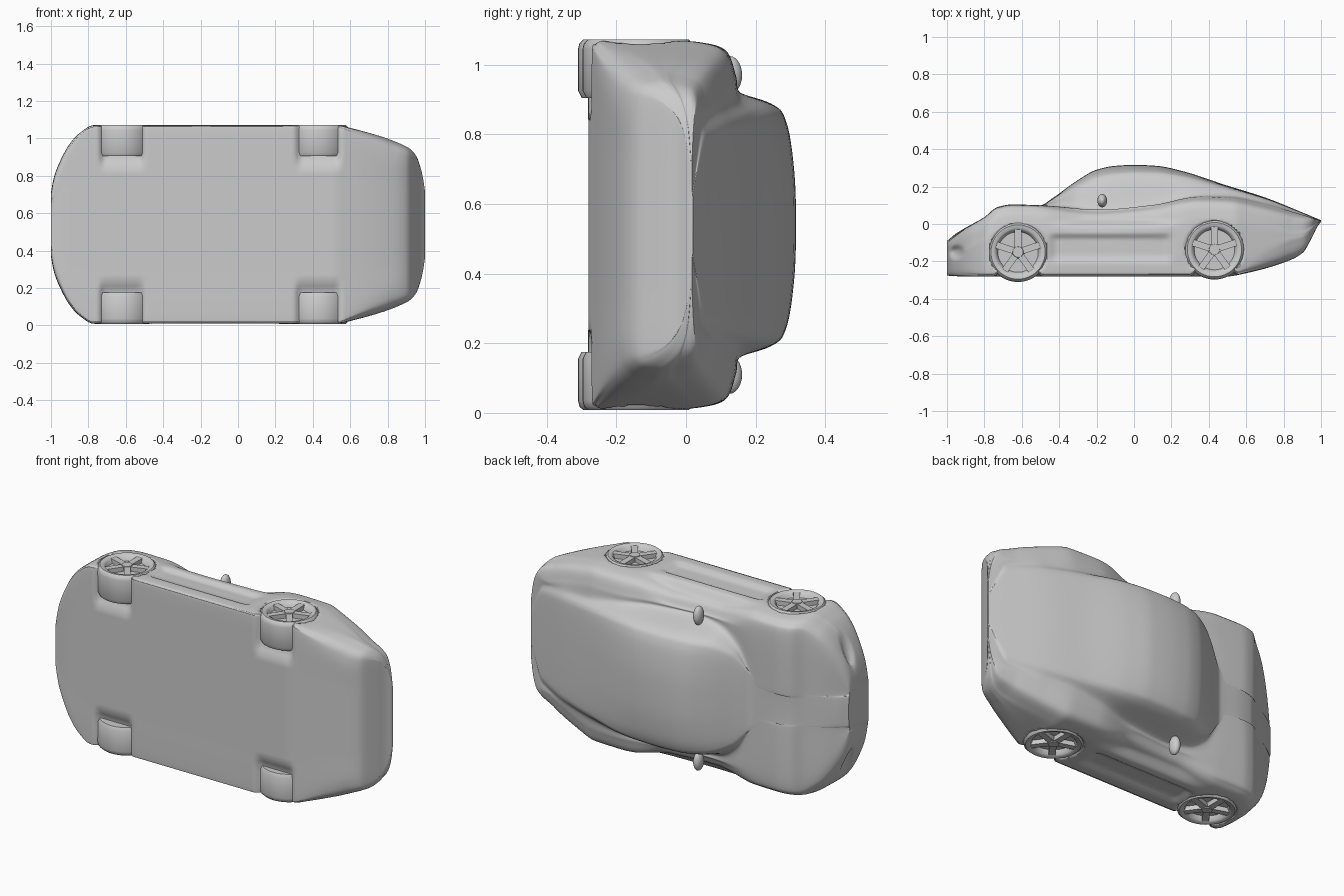
import bpy, bmesh, math
from mathutils import Vector, Matrix

if "Cube" in bpy.data.objects:
    bpy.data.objects.remove(bpy.data.objects["Cube"])

MID = 0.54  # car lies on its side: x = length, y = car height, z = car width


def curve(keys):
    """Smooth monotone interpolation through (x, value) keys."""
    def slope(i):
        if i in (0, len(keys) - 1):
            j = min(i, len(keys) - 2)
            return (keys[j + 1][1] - keys[j][1]) / (keys[j + 1][0] - keys[j][0])
        a = (keys[i][1] - keys[i - 1][1]) / (keys[i][0] - keys[i - 1][0])
        b = (keys[i + 1][1] - keys[i][1]) / (keys[i + 1][0] - keys[i][0])
        return 0 if a * b <= 0 else 2 * a * b / (a + b)

    def f(x):
        x = min(max(x, keys[0][0]), keys[-1][0])
        i = max(k for k in range(len(keys) - 1) if keys[k][0] <= x)
        (x0, v0), (x1, v1) = keys[i], keys[i + 1]
        d = x1 - x0
        t = (x - x0) / d
        return (v0 * (1 + 2 * t) * (1 - t) ** 2 + slope(i) * d * t * (1 - t) ** 2
                + v1 * t * t * (3 - 2 * t) + slope(i + 1) * d * t * t * (t - 1))
    return f


def band(v, lo, hi, soft):
    """1 inside lo..hi, fading to 0 over the soft distance."""
    t = min(max(min(v - lo, hi - v) / soft, 0), 1)
    return t * t * (3 - 2 * t)


def finish(bm, name, angle=40):
    bmesh.ops.recalc_face_normals(bm, faces=bm.faces)
    me = bpy.data.meshes.new(name)
    bm.to_mesh(me)
    bm.free()
    ob = bpy.data.objects.new(name, me)
    bpy.context.collection.objects.link(ob)
    bpy.ops.object.select_all(action='DESELECT')
    ob.select_set(True)
    bpy.context.view_layer.objects.active = ob
    bpy.ops.object.shade_smooth_by_angle(angle=math.radians(angle))
    return ob


# Lengthwise profiles of the body
top = curve([(-1, -.09), (-.95, -.05), (-.8, .035), (-.72, .08), (-.62, .095), (-.5, .1), (-.44, .135),
             (-.3, .235), (-.2, .29), (-.1, .311), (0, .316), (.12, .311), (.25, .285), (.5, .205),
             (.7, .142), (.9, .062), (1, .02)])
bottom = curve([(-1, -.275), (-.9, -.28), (.5, -.28), (.6, -.262), (.8, -.205), (.9, -.155),
                (.95, -.075), (.98, -.015), (1, .012)])
shoulder = curve([(-1, -.1), (-.9, -.025), (-.8, .035), (-.73, .088), (-.65, .102), (-.5, .098), (-.2, .075),
                  (.1, .1), (.35, .143), (.5, .138), (.7, .1), (.9, .048), (1, .017)])
width = curve([(-1, .17), (-.985, .25), (-.95, .34), (-.9, .43), (-.85, .485), (-.77, .53), (.53, .53),
               (.6, .515), (.9, .415), (.95, .37), (.985, .27), (1, .17)])
cabin = curve([(-1, .1), (-.55, .12), (-.48, .2), (-.4, .31), (-.28, .375), (-.1, .395), (.2, .39),
               (.5, .36), (.9, .29), (1, .1)])
under_round = curve([(-1, .05), (-.8, .03), (.5, .03), (.75, .07), (.9, .08), (1, .002)])

WHEELS = [("front", -.62, -.15), ("rear", .43, -.137)]
TYRE_R = .16


def section(x):
    """Half cross-section from floor centre to roof centre as (half width, height)."""
    W, B, S, T, C = width(x), bottom(x), shoulder(x), top(x), cabin(x)
    rb = min(under_round(x), (S - B) * .3)
    rs = min(.1, .3 * W, .4 * (S - B))
    C = min(C, W - rs - .02)
    base = S + .012 * band(x, -.5, .9, .2)
    H = T - base
    pts = [(0, B), (.45 * W, B), (W - 1.2 * rb, B), (W - .3 * rb, B + .3 * rb), (W, B + 1.2 * rb),
           (W, (B + S) / 2), (W - .006, S - rs), (W - .3 * rs, S - .28 * rs), (W - rs, S), (C, base),
           (.885 * C, base + .66 * H), (.75 * C, base + .87 * H), (.4 * C, base + .975 * H), (0, T)]
    ext = [(-pts[1][0], pts[1][1])] + pts + [(-pts[-2][0], pts[-2][1])]
    out = []
    for i in range(1, len(ext) - 2):
        p0, p1, p2, p3 = (Vector(p) for p in ext[i - 1:i + 3])
        for k in range(9):
            t = k / 9
            out.append(.5 * (2 * p1 + (p2 - p0) * t + (2 * p0 - 5 * p1 + 4 * p2 - p3) * t * t
                             + (3 * p1 - p0 - 3 * p2 + p3) * t ** 3))
    out.append(Vector(pts[-1]))
    out[0].x = out[-1].x = 0
    return out


def sculpt(x, w, y):
    """Recesses pressed into the body surface."""
    side = band(w, .4, 2, .08)
    # wheel pockets and the grooves next to the tyres underneath
    for _, wx, wy in WHEELS:
        r = math.hypot(x - wx, y - wy)
        if w > .47:
            w -= .05 * band(r, -1, .155, .02)
        if y < -.24:
            y += .03 * band(x, wx - .13, wx + .13, .04) * band(w, .31, 2, .04)
    # door scoop, waist above it, front air intake
    w -= .018 * side * band(x, -.47, .22, .06) * band(y, -.21, -.045, .04)
    w -= .035 * side * band(x, -.5, .3, .25) * band(y, -.02, .13, .05)
    w -= .045 * band(math.hypot((x + .95) / .05, (y + .15) / .045), -9, 1, .8) * band(w, .2, 2, .1)
    return w, y


# Body shell lofted from nose to tail
bm = bmesh.new()
N = 150
rings = []
for i in range(N + 1):
    x = -math.cos(math.pi * i / N) * .35 + (2 * i / N - 1) * .65
    half = [sculpt(x, p.x, p.y) for p in section(x)]
    loop = half + [(-w, y) for w, y in half[-2:0:-1]]
    rings.append([bm.verts.new((x, y, MID + w)) for w, y in loop])
for a, b in zip(rings, rings[1:]):
    for k in range(len(a)):
        j = (k + 1) % len(a)
        bm.faces.new((a[k], a[j], b[j], b[k]))
bm.faces.new(rings[0])
bm.faces.new(rings[-1])
finish(bm, "body", 50)


def lathe(bm, profile, steps=48):
    """Revolve (radius, z) points about z."""
    verts = [bm.verts.new((r, 0, z)) for r, z in profile]
    edges = [bm.edges.new(e) for e in zip(verts, verts[1:])]
    bmesh.ops.spin(bm, geom=verts + edges, axis=(0, 0, 1), cent=(0, 0, 0), steps=steps, angle=math.tau)
    bmesh.ops.remove_doubles(bm, verts=bm.verts, dist=1e-5)


# Wheels: tyre with dished rim, five spokes and a hub
for label, wx, wy in WHEELS:
    for side, s in (("left", 1), ("right", -1)):
        bm = bmesh.new()
        lathe(bm, [(0, .5), (.108, .5), (.118, .524), (.128, .53), (.145, .532), (.156, .522), (TYRE_R, .505),
                   (TYRE_R, .385), (.15, .365), (0, .365)])
        for k in range(5):
            m = (Matrix.Rotation(math.tau * k / 5 + math.pi / 2, 4, 'Z') @ Matrix.Translation((.068, 0, .511))
                 @ Matrix.Diagonal((.11, .036, .03, 1)))
            bmesh.ops.create_cube(bm, size=1, matrix=m)
        bmesh.ops.create_cone(bm, cap_ends=True, segments=24, radius1=.036, radius2=.028, depth=.036,
                              matrix=Matrix.Translation((0, 0, .512)))
        for v in bm.verts:
            v.co = Vector((wx + v.co.x, wy + v.co.y, MID + s * v.co.z))
        finish(bm, f"{label}_wheel_{side}")

# Door mirrors
for side, s in (("left", 1), ("right", -1)):
    bm = bmesh.new()
    m = Matrix.Translation((-.17, .125, MID + s * .43)) @ Matrix.Diagonal((.026, .036, .055, 1))
    bmesh.ops.create_uvsphere(bm, u_segments=24, v_segments=14, radius=1, matrix=m)
    finish(bm, f"mirror_{side}")
